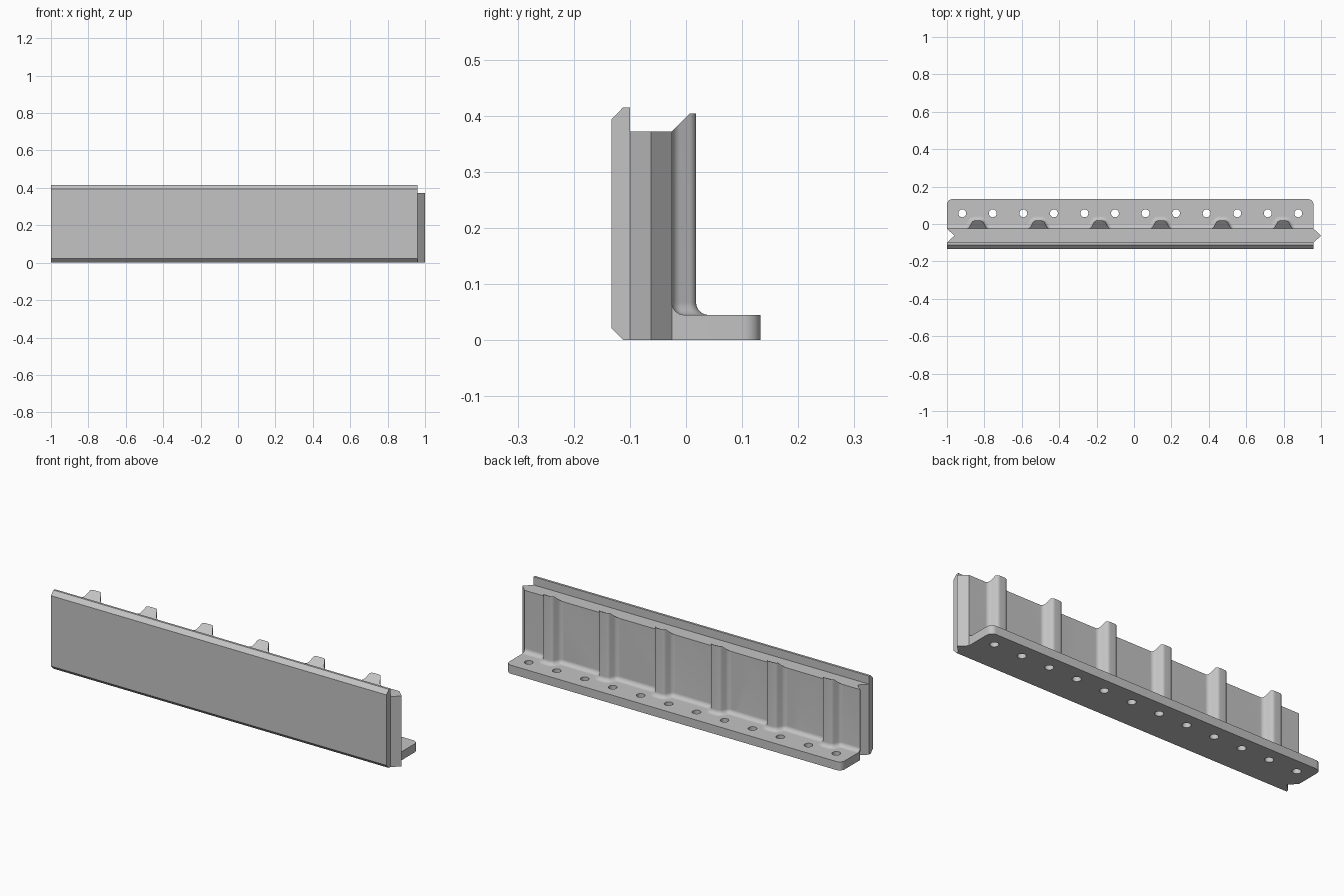
import bpy, bmesh
from math import sin, cos, pi, radians, tan
from mathutils import Vector

cube = bpy.data.objects.get("Cube")
if cube:
    bpy.data.objects.remove(cube, do_unlink=True)

GREY = (0.55, 0.55, 0.55, 1)
grey = bpy.data.materials.new("plain grey")
grey.use_nodes = True
grey.diffuse_color = GREY
grey.node_tree.nodes["Principled BSDF"].inputs["Base Color"].default_value = GREY

X0, X1 = -1.0, 0.96            # panel ends
MID = (X0 + X1) / 2
PITCH = (X1 - X0) / 6          # rib spacing
PANEL_Y, WALL_Y, BACK_Y = -0.10, -0.025, 0.133
WALL_Z, RIB_Z, FLANGE_Z = 0.372, 0.404, 0.045


def finish(name, bm, smooth=False):
    bmesh.ops.recalc_face_normals(bm, faces=bm.faces)
    mesh = bpy.data.meshes.new(name)
    bm.to_mesh(mesh)
    bm.free()
    mesh.materials.append(grey)
    obj = bpy.data.objects.new(name, mesh)
    bpy.context.collection.objects.link(obj)
    if smooth:
        shade(obj)
    return obj


def shade(obj):
    bpy.ops.object.select_all(action='DESELECT')
    bpy.context.view_layer.objects.active = obj
    obj.select_set(True)
    bpy.ops.object.shade_smooth_by_angle(angle=radians(30))


def loft(rings):
    """Closed solid through rings with equal point counts."""
    bm = bmesh.new()
    rows = [[bm.verts.new(p) for p in ring] for ring in rings]
    n = len(rows[0])
    for a, b in zip(rows, rows[1:]):
        for i in range(n):
            j = (i + 1) % n
            bm.faces.new((a[i], a[j], b[j], b[i]))
    bm.faces.new(rows[0])
    bm.faces.new(rows[-1])
    return bm


# Front panel with chamfered long edges
TOP, CH = 0.415, 0.0215
yf, yc = -0.133, -0.112
side = [(yf, CH), (yc, 0), (PANEL_Y, 0), (PANEL_Y, TOP), (yc, TOP), (yf, TOP - CH)]
finish("front_panel", loft([[(x, y, z) for y, z in side] for x in (X0, X1)]))

# Core wall: notch at one end, matching tongue at the other
ym = (PANEL_Y + WALL_Y) / 2
plan = [(X0, PANEL_Y), (X1, PANEL_Y), (1.0, ym), (X1, WALL_Y),
        (X0, WALL_Y), (X0 + 0.04, ym)]
finish("core_wall", loft([[(x, y, z) for x, y in plan] for z in (0, WALL_Z)]))

# Mounting flange with rounded rear corners
R = 0.03
plan = [(X0, WALL_Y), (X1, WALL_Y)]
for cx, start in ((X1 - R, 0), (X0 + R, pi / 2)):
    for i in range(9):
        a = start + i * pi / 16
        plan.append((cx + R * cos(a), BACK_Y - R + R * sin(a)))
flange = finish("flange", loft([[(x, y, z) for x, y in plan] for z in (0, FLANGE_Z)]))

# Two bolt holes between each pair of ribs, cut through the flange
bm = bmesh.new()
for i in range(12):
    x = MID + (i - 5.5) * PITCH / 2
    ring = [(x + 0.021 * cos(k * pi / 16), 0.057 + 0.021 * sin(k * pi / 16)) for k in range(32)]
    lo, hi = [[bm.verts.new((px, py, z)) for px, py in ring] for z in (-0.05, 0.1)]
    for k in range(32):
        j = (k + 1) % 32
        bm.faces.new((lo[k], lo[j], hi[j], hi[k]))
    bm.faces.new(lo)
    bm.faces.new(hi)
cutter = finish("hole_cutter", bm)
cutter.hide_render = True
mod = flange.modifiers.new("holes", 'BOOLEAN')
mod.operation, mod.solver, mod.object = 'DIFFERENCE', 'EXACT', cutter
bpy.context.view_layer.objects.active = flange
flange.select_set(True)
bpy.ops.object.modifier_apply(modifier=mod.name)
bpy.data.objects.remove(cutter, do_unlink=True)
shade(flange)

# Rib half outline: convex crown, sloping flank, concave foot, with normals
CROWN, FOOT, RISE, HALF, STEPS = 0.02, 0.026, 0.043, 0.014, 8
A = radians(63)
flank_h = RISE - (CROWN + FOOT) * (1 - cos(A))
foot_x = HALF + (CROWN + FOOT) * sin(A) + flank_h / tan(A)
half = []
for i in range(STEPS + 1):
    a = A * i / STEPS
    half.append((HALF + CROWN * sin(a), WALL_Y + RISE - CROWN * (1 - cos(a)), a))
for i in range(STEPS, -1, -1):
    a = A * i / STEPS
    half.append((foot_x - FOOT * sin(a), WALL_Y + FOOT * (1 - cos(a)), a))

# Whole rear face outline, running past all six ribs
outline = [(X0, WALL_Y, 0)]
for i in range(6):
    cx = MID + (i - 2.5) * PITCH
    outline += [(cx - x, y, -a) for x, y, a in reversed(half)]
    outline += [(cx + x, y, a) for x, y, a in half]
outline.append((X1, WALL_Y, 0))

# Loft upwards: flared fillet on the flange, then straight ribs
FILLET = 0.022
levels = []
for i in range(STEPS + 1):
    t = i / STEPS * pi / 2
    levels.append((FILLET * (1 - sin(t)), FLANGE_Z + FILLET * (1 - cos(t))))
levels.append((0, RIB_Z))
rings = []
for d, z in levels:
    ring = [(x + d * sin(a), y + d * cos(a), z) for x, y, a in outline]
    rings.append([(X0, WALL_Y - 0.001, z)] + ring + [(X1, WALL_Y - 0.001, z)])
bm = loft(rings)

# Slope the rib tops down to the wall top
cut = bmesh.ops.bisect_plane(
    bm, geom=bm.verts[:] + bm.edges[:] + bm.faces[:], dist=1e-6,
    plane_co=Vector((0, WALL_Y, WALL_Z)), plane_no=Vector((0, -1, 1)), clear_outer=True)
edges = [e for e in bm.edges if e.is_boundary]
bmesh.ops.contextual_create(bm, geom=edges)
finish("ribbed_rear_wall", bm, smooth=True)
